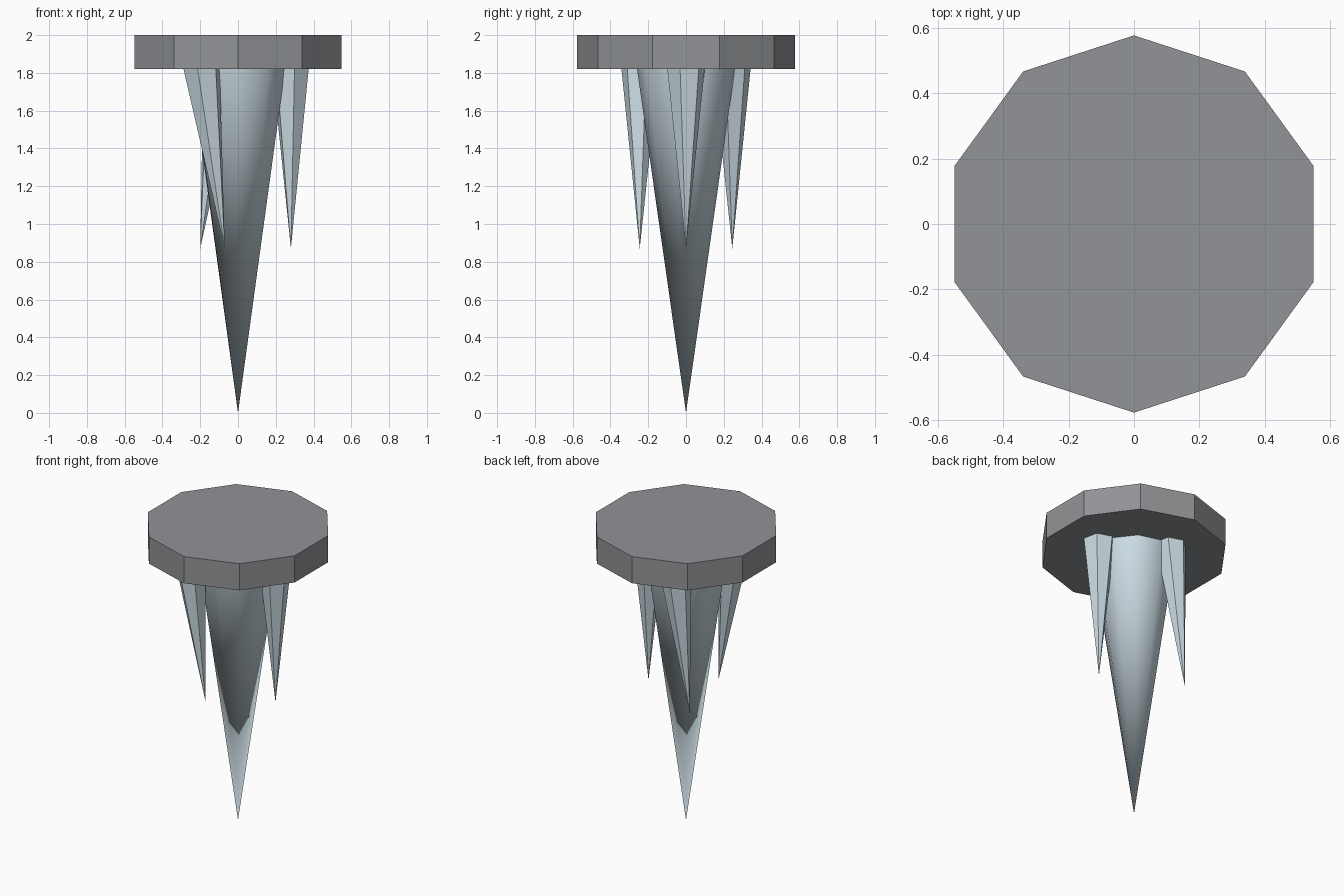
import bpy
import bmesh
from math import cos, sin, radians, tau

cube = bpy.data.objects.get("Cube")
if cube:
    bpy.data.objects.remove(cube, do_unlink=True)


def make_material(name, colour):
    mat = bpy.data.materials.new(name)
    mat.use_nodes = True
    mat.diffuse_color = (*colour, 1)
    mat.node_tree.nodes["Principled BSDF"].inputs["Base Color"].default_value = (*colour, 1)
    return mat


stone = make_material("grey stone", (0.285, 0.293, 0.308))
ice = make_material("pale blue ice", (0.60, 0.71, 0.77))


def ring(bm, sides, radius, phase, centre, z):
    angles = [radians(phase) + tau * i / sides for i in range(sides)]
    return [bm.verts.new((centre[0] + radius * cos(a), centre[1] + radius * sin(a), z))
            for a in angles]


def finish(bm, name, mat, smooth=False):
    bmesh.ops.recalc_face_normals(bm, faces=bm.faces[:])
    for face in bm.faces:
        face.smooth = smooth
    mesh = bpy.data.meshes.new(name)
    bm.to_mesh(mesh)
    bm.free()
    mesh.materials.append(mat)
    obj = bpy.data.objects.new(name, mesh)
    bpy.context.collection.objects.link(obj)
    return obj


def spike(name, sides, radius, phase, base, tip, smooth=False):
    """Cone hanging from the slab; its open top is buried in the stone."""
    bm = bmesh.new()
    rim = ring(bm, sides, radius, phase, base, 1.84)
    point = bm.verts.new(tip)
    for i in range(sides):
        bm.faces.new((rim[i], rim[i - 1], point))
    # An outward winding: the rim runs anticlockwise and the point is below
    return finish(bm, name, ice, smooth)


# Ten-sided ceiling slab
bm = bmesh.new()
bottom = ring(bm, 10, 0.577, 18, (0, 0), 1.82)
top = ring(bm, 10, 0.577, 18, (0, 0), 2.0)
bm.faces.new(top)
bm.faces.new(bottom[::-1])
for i in range(10):
    bm.faces.new((bottom[i - 1], bottom[i], top[i], top[i - 1]))
finish(bm, "ceiling_slab", stone)

# Large smooth icicle in the middle
spike("main_icicle", 10, 0.262, 20, (0, 0), (0, 0, 0), smooth=True)

# Three small faceted icicles, the front and back ones leaning sideways
spike("left_icicle", 6, 0.103, -18, (0.278, 0), (0.28, 0, 0.87))
spike("front_icicle", 6, 0.103, 18, (-0.195, -0.243), (-0.07, -0.245, 0.87))
spike("back_icicle", 6, 0.103, -18, (-0.085, 0.243), (-0.20, 0.245, 0.87))
